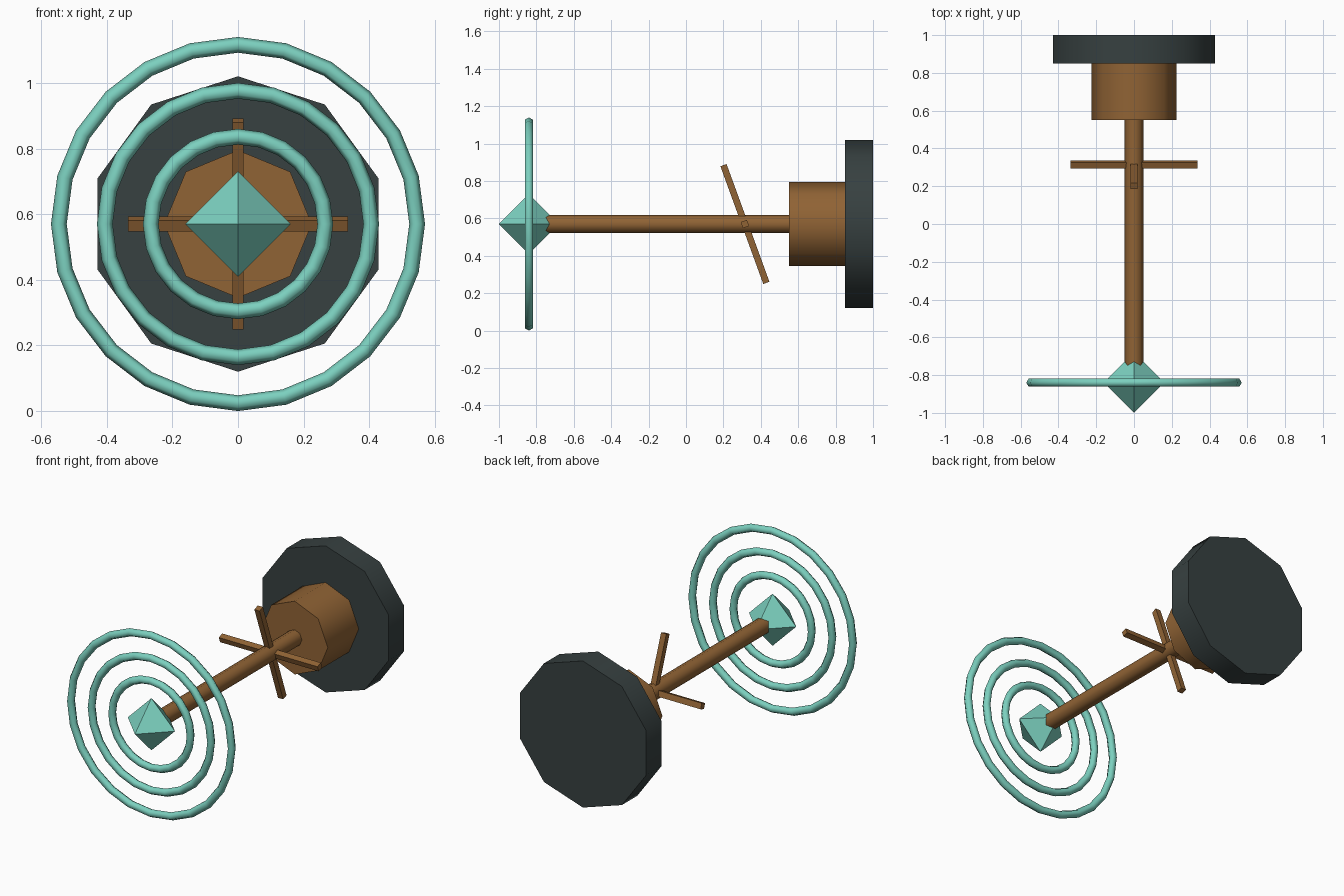
import bpy, bmesh
from math import radians
from mathutils import Vector

if "Cube" in bpy.data.objects:
    bpy.data.objects.remove(bpy.data.objects["Cube"])

ZC = 0.57  # height of the common axis


def material(name, rgb):
    m = bpy.data.materials.new(name)
    m.diffuse_color = (*rgb, 1)
    m.use_nodes = True
    m.node_tree.nodes["Principled BSDF"].inputs["Base Color"].default_value = m.diffuse_color
    return m


TEAL = material("teal", (0.20, 0.63, 0.52))
WOOD = material("brown", (0.28, 0.125, 0.035))
DARK = material("dark", (0.038, 0.052, 0.052))


def finish(name, mat, smooth=True):
    ob = bpy.context.object
    ob.name = name
    ob.data.materials.append(mat)
    if smooth:
        bpy.ops.object.transform_apply(location=False, rotation=True, scale=True)
        bpy.ops.object.shade_smooth_by_angle(angle=radians(62))
    return ob


def rod(name, sides, radius, y0, y1, mat):
    bpy.ops.mesh.primitive_cylinder_add(vertices=sides, radius=radius, depth=y1 - y0,
                                        location=(0, (y0 + y1) / 2, ZC),
                                        rotation=(radians(90), 0, 0))
    finish(name, mat)


# Turned body: rear disc, collar and long shaft
rod("rear_disc", 10, 0.45, 0.85, 1.0, DARK)
rod("collar", 8, 0.225, 0.55, 0.85, WOOD)
rod("shaft", 8, 0.049, -0.78, 0.56, WOOD)

# Tilted cross of two square bars
for name, size in (("cross_bar_horizontal", (0.67, 0.035, 0.035)),
                   ("cross_bar_vertical", (0.035, 0.035, 0.67))):
    bpy.ops.mesh.primitive_cube_add(size=1, location=(0, 0.315, ZC),
                                    rotation=(radians(20), 0, 0))
    bpy.context.object.scale = size
    finish(name, WOOD, smooth=False)

# Three concentric rings around the tip
for name, r in (("inner_ring", 0.266), ("middle_ring", 0.406), ("outer_ring", 0.546)):
    bpy.ops.mesh.primitive_torus_add(major_radius=r, minor_radius=0.024,
                                     major_segments=24, minor_segments=6,
                                     location=(0, -0.84, ZC),
                                     rotation=(radians(90), 0, 0))
    finish(name, TEAL)

# Octahedral crystal at the tip
bm = bmesh.new()
for axis in range(3):
    for s in (-0.16, 0.16):
        v = Vector((0, 0, 0))
        v[axis] = s
        bm.verts.new(v)
bmesh.ops.convex_hull(bm, input=bm.verts)
bmesh.ops.recalc_face_normals(bm, faces=bm.faces)
mesh = bpy.data.meshes.new("crystal")
bm.to_mesh(mesh)
bm.free()
mesh.materials.append(TEAL)
crystal = bpy.data.objects.new("crystal", mesh)
crystal.location = (0, -0.84, ZC)
bpy.context.collection.objects.link(crystal)
